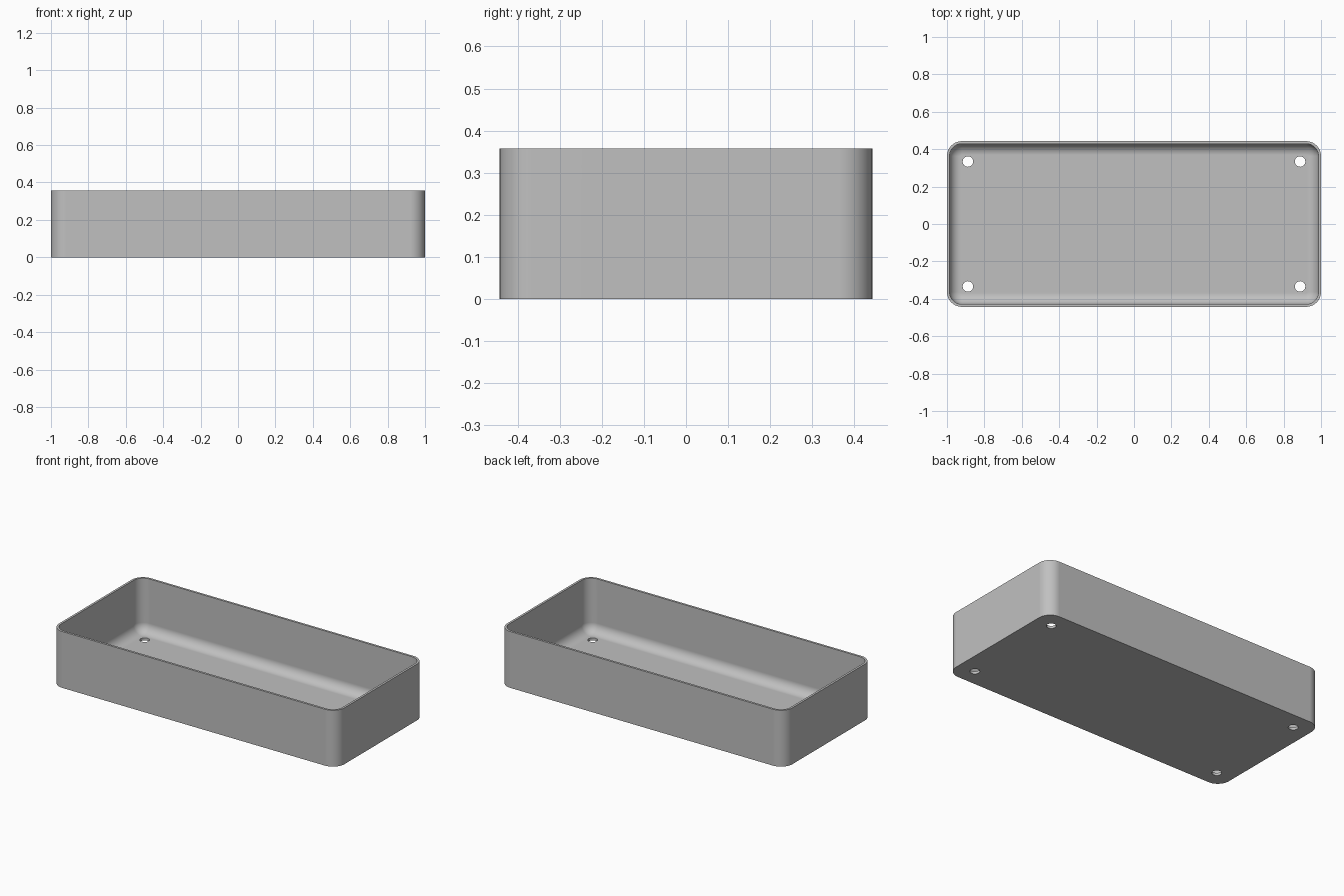
import bpy, bmesh
from math import sin, cos, pi
from mathutils import Matrix

if "Cube" in bpy.data.objects:
    bpy.data.objects.remove(bpy.data.objects["Cube"])

HALF_X, HALF_Y, HEIGHT = 1.0, 0.443, 0.357
CORNER, WALL, FLOOR, FILLET = 0.08, 0.014, 0.016, 0.06
STEPS = 10

grey = bpy.data.materials.new("plain grey")
grey.use_nodes = True
colour = (0.53, 0.53, 0.53, 1)
grey.diffuse_color = colour
grey.node_tree.nodes["Principled BSDF"].inputs["Base Color"].default_value = colour


def ring(bm, inset, z):
    """Rounded rectangle of vertices, inset from the outer wall."""
    r = CORNER - inset
    cx, cy = HALF_X - CORNER, HALF_Y - CORNER
    verts = []
    for q, (sx, sy) in enumerate([(1, 1), (-1, 1), (-1, -1), (1, -1)]):
        for i in range(STEPS + 1):
            a = (q + i / STEPS) * pi / 2
            verts.append(bm.verts.new((sx * cx + r * cos(a), sy * cy + r * sin(a), z)))
    return verts


def new_object(name, bm):
    bmesh.ops.recalc_face_normals(bm, faces=bm.faces)
    mesh = bpy.data.meshes.new(name)
    bm.to_mesh(mesh)
    bm.free()
    mesh.materials.append(grey)
    obj = bpy.data.objects.new(name, mesh)
    bpy.context.collection.objects.link(obj)
    return obj


# Tray shell: up the outside, over the rim, down the inside and round the fillet
profile = [(0, 0), (0, HEIGHT), (WALL, HEIGHT)]
for i in range(STEPS + 1):
    a = i / STEPS * pi / 2
    profile.append((WALL + FILLET * (1 - cos(a)), FLOOR + FILLET * (1 - sin(a))))
bm = bmesh.new()
rings = [ring(bm, d, z) for d, z in profile]
for low, high in zip(rings, rings[1:]):
    for i in range(len(low)):
        j = (i + 1) % len(low)
        bm.faces.new((low[i], low[j], high[j], high[i]))
bm.faces.new(rings[0])
bm.faces.new(rings[-1])
tray = new_object("tray", bm)

# Screw holes through the floor, one near each corner
bm = bmesh.new()
for x in (-0.888, 0.888):
    for y in (-0.334, 0.334):
        bmesh.ops.create_cone(bm, cap_ends=True, segments=32, radius1=0.028,
                              radius2=0.028, depth=0.1,
                              matrix=Matrix.Translation((x, y, 0)))
cutter = new_object("hole_cutter", bm)
cutter.hide_render = True

cut = tray.modifiers.new("holes", 'BOOLEAN')
cut.operation = 'DIFFERENCE'
cut.solver = 'EXACT'
cut.object = cutter
bpy.ops.object.select_all(action='DESELECT')
tray.select_set(True)
bpy.context.view_layer.objects.active = tray
bpy.ops.object.modifier_apply(modifier=cut.name)
bpy.data.objects.remove(cutter)

# Smooth curves with crisp rims and true flat panels
bpy.ops.object.shade_smooth_by_angle(angle=pi / 6)
flat = tray.modifiers.new("flat_panels", 'WEIGHTED_NORMAL')
flat.keep_sharp = True
